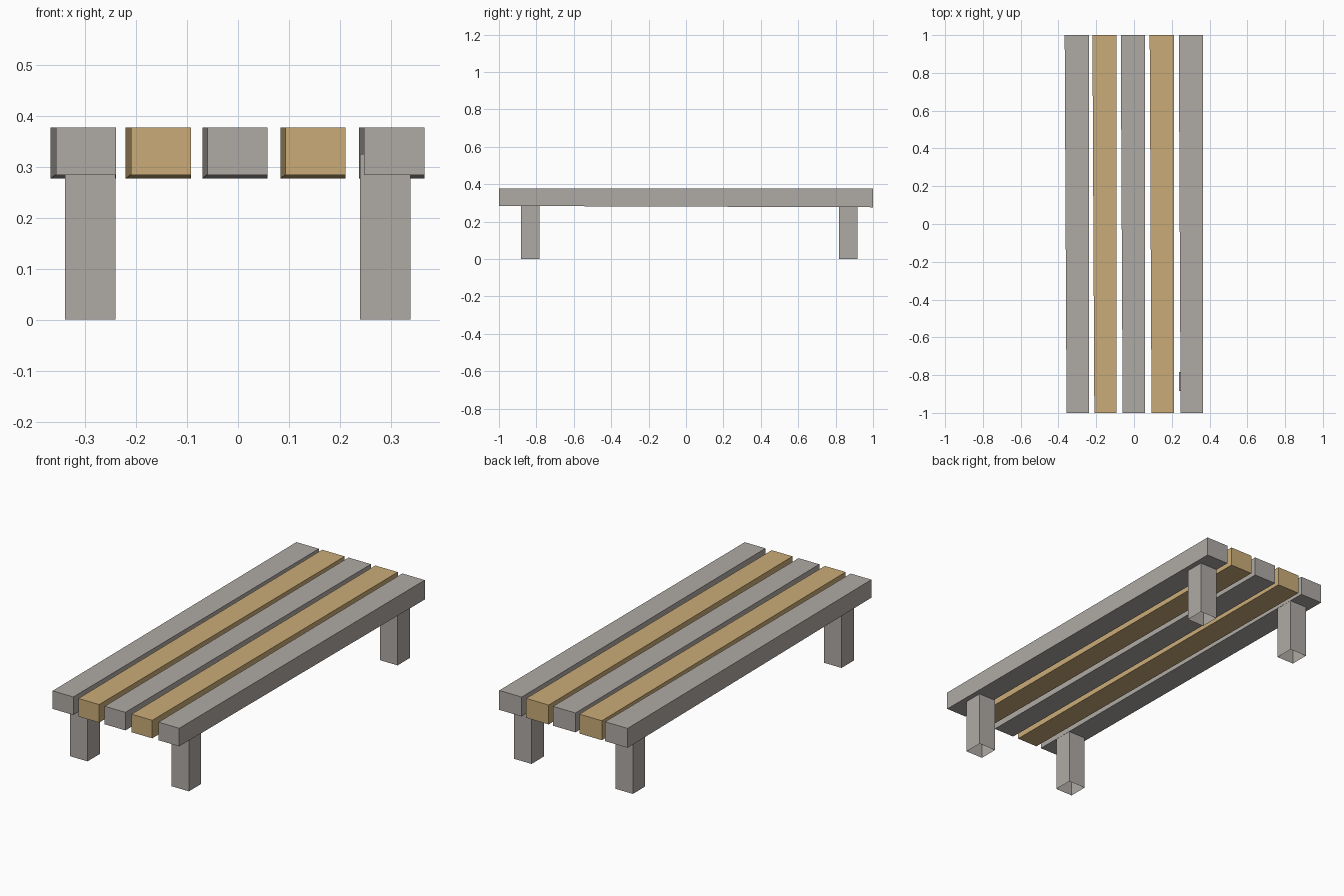
import bpy, bmesh

cube = bpy.data.objects.get("Cube")
if cube:
    bpy.data.objects.remove(cube, do_unlink=True)


def make_material(name, rgb):
    mat = bpy.data.materials.new(name)
    mat.use_nodes = True
    color = (*rgb, 1.0)
    mat.diffuse_color = color
    mat.node_tree.nodes["Principled BSDF"].inputs["Base Color"].default_value = color
    return mat


grey = make_material("weathered_grey", (0.43, 0.40, 0.375))
tan = make_material("tan_wood", (0.59, 0.41, 0.185))


def box(name, mat, x, y, z, shape=None):
    """Box spanning three (low, high) ranges; shape may edit its bmesh."""
    bm = bmesh.new()
    bmesh.ops.create_cube(bm, size=1)
    for v in bm.verts:
        v.co = [r[0] if c < 0 else r[1] for c, r in zip(v.co, (x, y, z))]
    if shape:
        shape(bm)
    mesh = bpy.data.meshes.new(name)
    bm.to_mesh(mesh)
    bm.free()
    mesh.materials.append(mat)
    obj = bpy.data.objects.new(name, mesh)
    bpy.context.collection.objects.link(obj)
    return obj


def taper_front(bm):
    """Narrow the front end on its left-hand edge and underside."""
    mid_x = sum(v.co.x for v in bm.verts) / len(bm.verts)
    for v in bm.verts:
        if v.co.y < 0:
            if v.co.x < mid_x:
                v.co.x += 0.01
            if v.co.z < 0.3:
                v.co.z += 0.007


def open_bottom(bm):
    bm.normal_update()
    low = [f for f in bm.faces if f.normal.z < -0.5]
    bmesh.ops.delete(bm, geom=low, context='FACES_ONLY')


# Seat slats, alternating colours
for i, right in enumerate((-0.239, -0.092, 0.058, 0.211, 0.365)):
    box(f"slat_{i + 1}", tan if i % 2 else grey,
        (right - 0.128, right), (-1, 1), (0.277, 0.377), taper_front)

# Hollow-ended legs under the outer slats
for end, y in (("front", -0.883), ("back", 0.817)):
    for side, x in (("right", -0.339), ("left", 0.239)):
        box(f"{end}_{side}_leg", grey, (x, x + 0.099), (y, y + 0.1),
            (0, 0.325), open_bottom)
